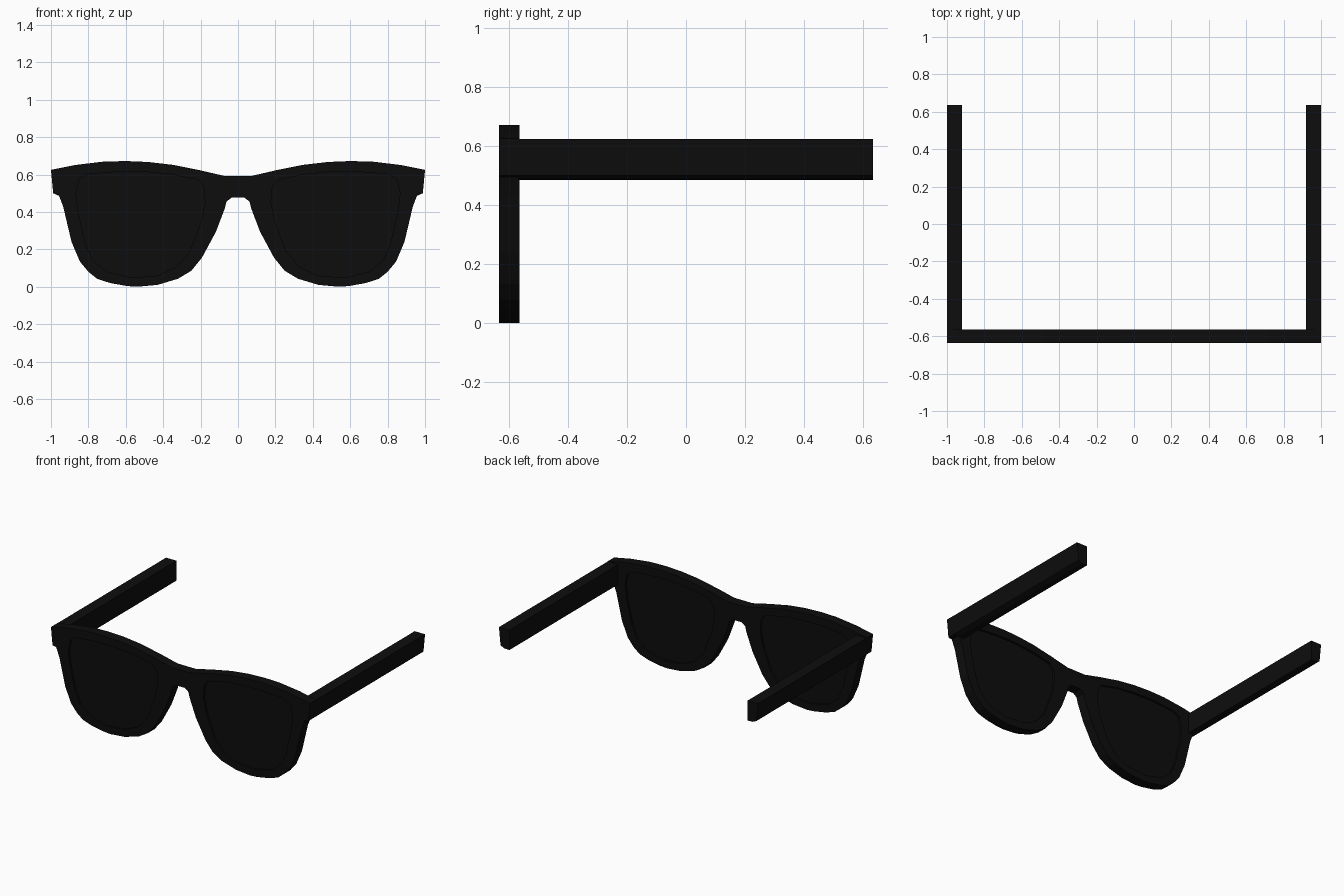
import bpy
from math import pi

if "Cube" in bpy.data.objects:
    bpy.data.objects.remove(bpy.data.objects["Cube"])

black = bpy.data.materials.new("black_plastic")
black.diffuse_color = (0.004, 0.004, 0.004, 1)
black.use_nodes = True
black.node_tree.nodes["Principled BSDF"].inputs["Base Color"].default_value = black.diffuse_color


def mirror(pts):
    return [(-x, z) for x, z in reversed(pts)]


def plate(name, loops, y, depth):
    """Extrude closed x-z outlines (inner loops become holes) around y."""
    cu = bpy.data.curves.new(name, 'CURVE')
    cu.dimensions = '2D'
    cu.fill_mode = 'BOTH'
    cu.extrude = depth / 2
    for pts in loops:
        sp = cu.splines.new('POLY')
        sp.points.add(len(pts) - 1)
        for p, (x, z) in zip(sp.points, pts):
            p.co = (x, z, 0, 1)
        sp.use_cyclic_u = True
    ob = bpy.data.objects.new(name, cu)
    bpy.context.collection.objects.link(ob)
    ob.rotation_euler = (pi / 2, 0, 0)
    ob.location = (0, y, 0)
    bpy.ops.object.select_all(action='DESELECT')
    bpy.context.view_layer.objects.active = ob
    ob.select_set(True)
    bpy.ops.object.convert(target='MESH')
    ob = bpy.context.object
    ob.data.materials.clear()
    ob.data.materials.append(black)
    for f in ob.data.polygons:
        f.use_smooth = False
    return ob


# Right half of the front outline, from bridge top round to bridge underside
half = [(0.07, 0.592), (0.2, 0.622), (0.35, 0.652), (0.48, 0.667), (0.6, 0.672),
        (0.72, 0.669), (0.87, 0.651), (1.0, 0.625), (0.988, 0.5), (0.96, 0.495),
        (0.935, 0.43), (0.89, 0.24), (0.845, 0.134), (0.80, 0.08), (0.754, 0.043),
        (0.684, 0.02), (0.594, 0.004), (0.54, 0.0), (0.43, 0.01), (0.32, 0.043),
        (0.25, 0.085), (0.193, 0.155), (0.118, 0.294), (0.07, 0.42), (0.062, 0.455),
        (0.035, 0.476)]
# Lens opening
lens = [(0.21, 0.57), (0.35, 0.6), (0.48, 0.613), (0.62, 0.616), (0.8, 0.603),
        (0.85, 0.575), (0.866, 0.5), (0.855, 0.4), (0.815, 0.23), (0.775, 0.14),
        (0.70, 0.08), (0.57, 0.048), (0.43, 0.06), (0.33, 0.105), (0.26, 0.185),
        (0.2, 0.34), (0.176, 0.45), (0.183, 0.53)]

# Front frame with two openings
plate("front_frame", [half + mirror(half), lens, mirror(lens)], -0.6, 0.07)

# Recessed lenses
plate("right_lens", [lens], -0.6, 0.04)
plate("left_lens", [mirror(lens)], -0.6, 0.04)

# Straight temple arms with a slightly slanted outer face
arm = [(0.92, 0.624), (1.0, 0.624), (0.988, 0.5), (0.96, 0.487), (0.92, 0.485)]
plate("right_arm", [arm], 0.033, 1.204)
plate("left_arm", [mirror(arm)], 0.033, 1.204)
